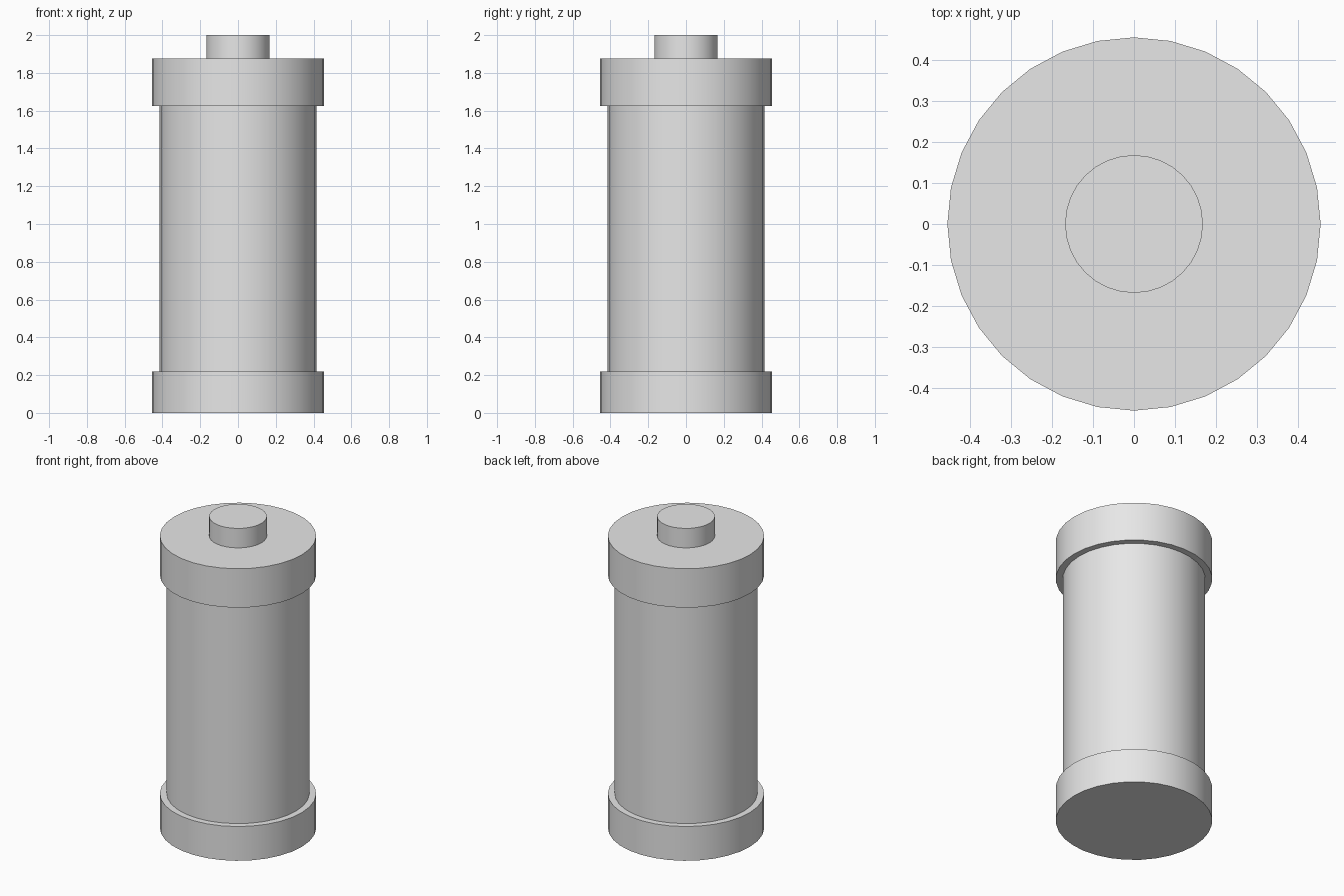
import bpy
import math

cube = bpy.data.objects.get("Cube")
if cube:
    bpy.data.objects.remove(cube, do_unlink=True)

# Single light grey finish
grey = bpy.data.materials.new("light_grey")
grey.use_nodes = True
colour = (0.8, 0.8, 0.8, 1)
grey.diffuse_color = colour
for node in grey.node_tree.nodes:
    if node.type == "BSDF_PRINCIPLED":
        node.inputs["Base Color"].default_value = colour


def cylinder(name, radius, bottom, top):
    """Upright, smooth-sided cylinder between two heights."""
    bpy.ops.mesh.primitive_cylinder_add(
        vertices=32, radius=radius, depth=top - bottom,
        location=(0, 0, (bottom + top) / 2))
    obj = bpy.context.object
    obj.name = name
    obj.data.materials.append(grey)
    bpy.ops.object.shade_smooth_by_angle(angle=math.radians(30))
    return obj


# End caps, the body running between them, and the top terminal
cylinder("bottom_cap", 0.455, 0, 0.22)
cylinder("body", 0.415, 0.22, 1.625)
cylinder("top_cap", 0.455, 1.625, 1.875)
cylinder("terminal", 0.168, 1.875, 2)
